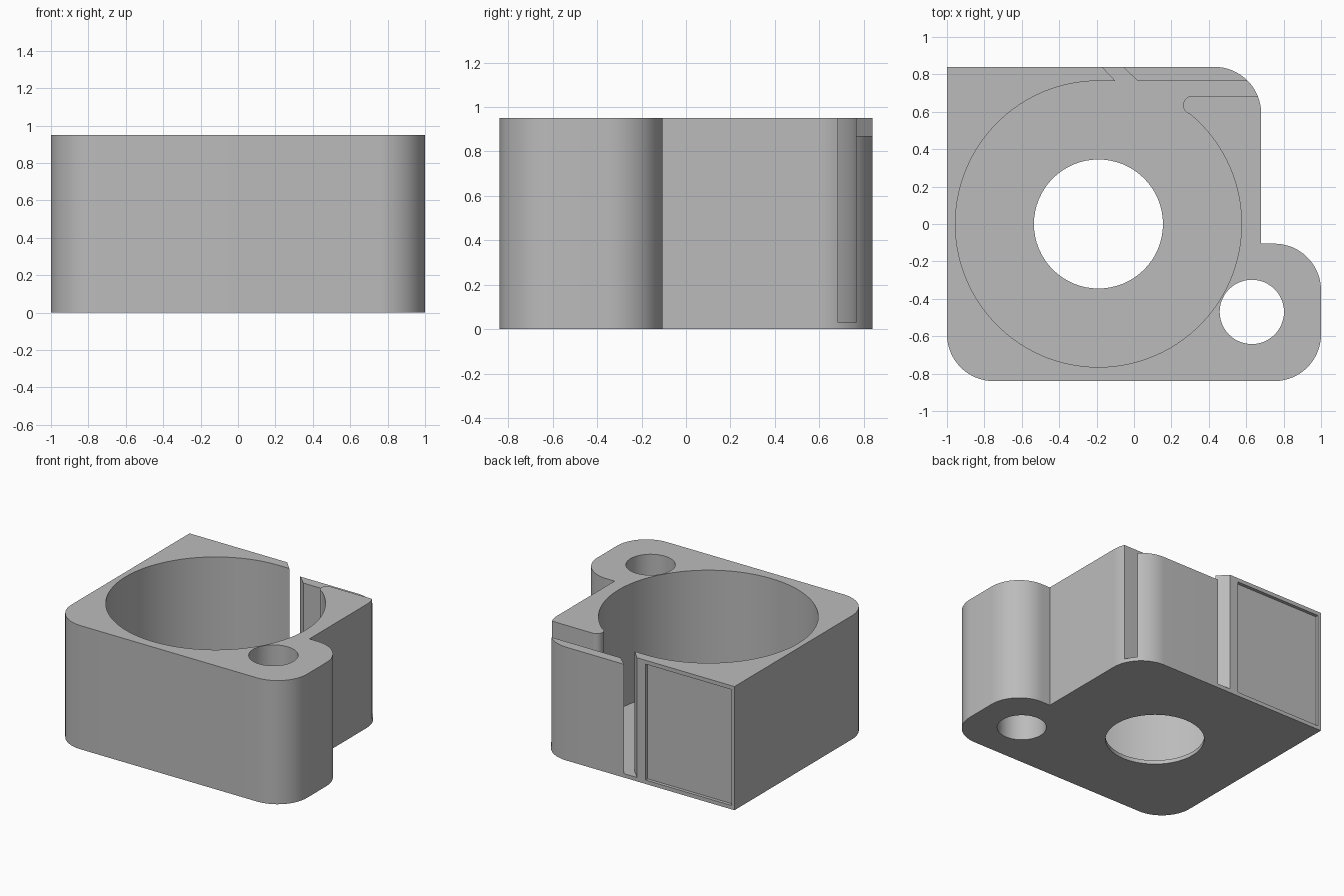
import bpy, bmesh
from math import sin, cos, radians

default = bpy.data.objects.get("Cube")
if default:
    bpy.data.objects.remove(default, do_unlink=True)

HEIGHT, FLOOR, ABOVE = 0.95, 0.03, 1.1
BORE_X, BORE_R = -0.19, 0.765

grey = bpy.data.materials.new("plain grey")
grey.use_nodes = True
grey.diffuse_color = (0.5, 0.5, 0.5, 1)
grey.node_tree.nodes["Principled BSDF"].inputs["Base Color"].default_value = (0.5, 0.5, 0.5, 1)


def arc(cx, cy, r, start, end, steps):
    """Points along an arc, angles in degrees."""
    angles = [radians(start + (end - start) * i / steps) for i in range(steps + 1)]
    return [(cx + r * cos(a), cy + r * sin(a)) for a in angles]


def circle(cx, cy, r, steps):
    return arc(cx, cy, r, 0, 360, steps)[:-1]


def box(x0, x1, y0, y1):
    return [(x0, y0), (x1, y0), (x1, y1), (x0, y1)]


def prism(name, outline, z0, z1):
    """Extrude a flat outline from z0 to z1."""
    bm = bmesh.new()
    base = bm.faces.new([bm.verts.new((x, y, z0)) for x, y in outline])
    top = bmesh.ops.extrude_face_region(bm, geom=[base])["geom"]
    moved = [v for v in top if isinstance(v, bmesh.types.BMVert)]
    bmesh.ops.translate(bm, verts=moved, vec=(0, 0, z1 - z0))
    bmesh.ops.recalc_face_normals(bm, faces=bm.faces)
    mesh = bpy.data.meshes.new(name)
    bm.to_mesh(mesh)
    bm.free()
    mesh.materials.append(grey)
    obj = bpy.data.objects.new(name, mesh)
    bpy.context.collection.objects.link(obj)
    return obj


# Body: rounded block with a side lobe and one square corner
R = 0.25
outline = [(-1, 0.84)]
outline += arc(-1 + R, -0.84 + R, R, 180, 270, 16)
outline += arc(1 - R, -0.84 + R, R, 270, 360, 16)
outline += arc(1 - R, -0.105 - R, R, 0, 90, 16)
outline += [(0.68, -0.105)]
outline += arc(0.68 - R, 0.84 - R, R, 0, 90, 16)
body = prism("holder_body", outline, 0, HEIGHT)

# Cavity: round bore, slanted slit through the back, and side exit with rounded lip
cavity = arc(BORE_X, 0, BORE_R, 49.9, -270, 96)
cavity += [(-0.10, BORE_R), (-0.25, 0.925), (-0.15, 0.925), (0.02, BORE_R)]
cavity += [(1.1, BORE_R), (1.1, 0.685)]
cavity += arc(0.313, 0.635, 0.05, 90, 270, 16)[:-1]

cutters = [
    prism("cavity_cutter", cavity, FLOOR, ABOVE),
    prism("floor_hole_cutter", circle(BORE_X, 0, 0.345, 64), -0.1, 0.2),
    prism("side_hole_cutter", circle(0.63, -0.47, 0.172, 48), -0.1, ABOVE),
    # Lowered top of the back arm
    prism("arm_top_cutter", box(-0.075, 1.1, 0.72, 1), 0.87, ABOVE),
    # Shallow label recess on the back
    prism("recess_cutter", box(-0.975, -0.245, 0.815, 0.95), 0.03, 0.92),
]

bpy.ops.object.select_all(action="DESELECT")
bpy.context.view_layer.objects.active = body
body.select_set(True)
for cutter in cutters:
    cutter.hide_render = True
    mod = body.modifiers.new(cutter.name, "BOOLEAN")
    mod.operation = "DIFFERENCE"
    mod.solver = "EXACT"
    mod.object = cutter
    bpy.ops.object.modifier_apply(modifier=mod.name)
    bpy.data.objects.remove(cutter, do_unlink=True)

bpy.ops.object.shade_smooth_by_angle(angle=radians(30))
